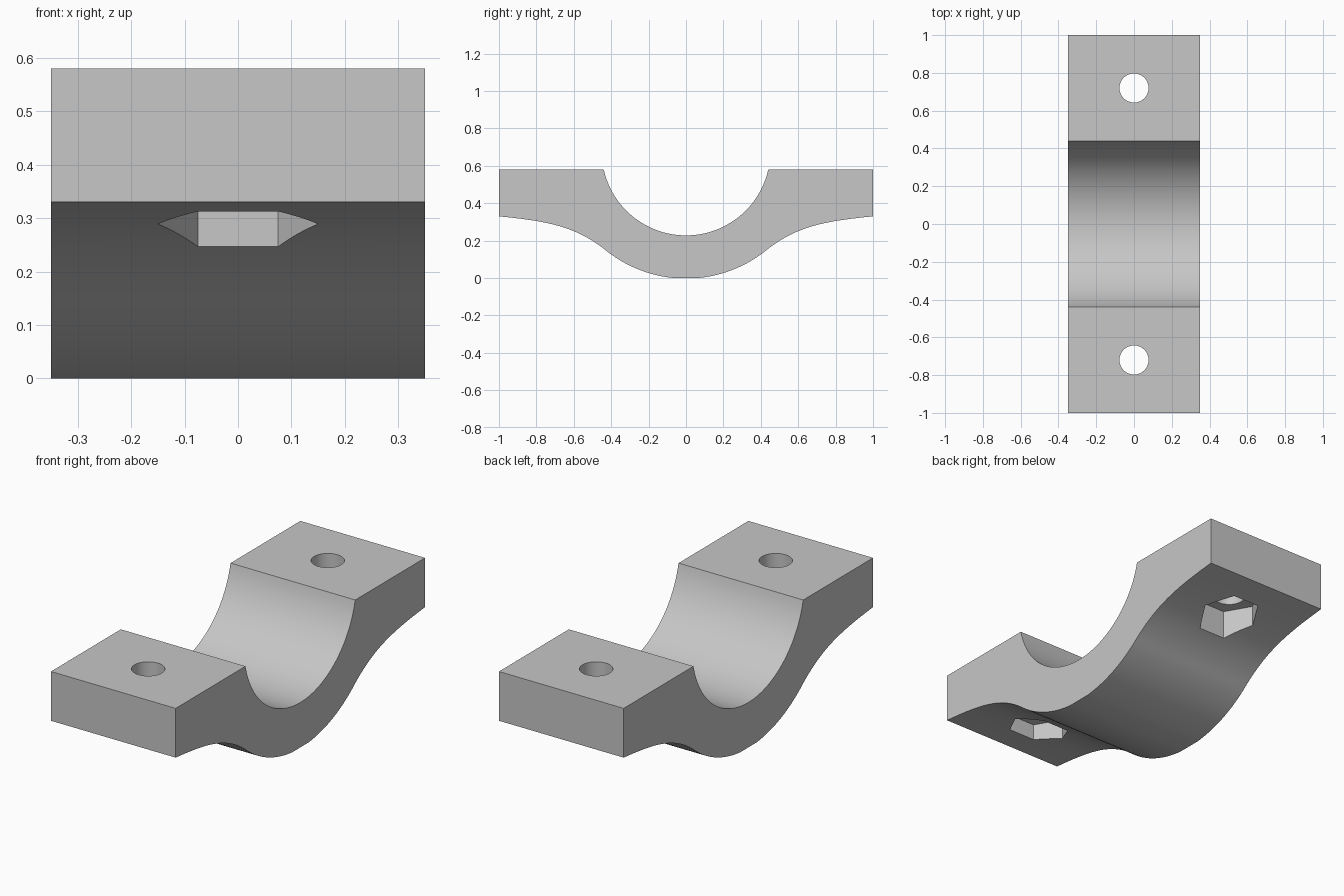
import bpy, bmesh, math
from mathutils import Vector, geometry

cube = bpy.data.objects.get("Cube")
if cube:
    bpy.data.objects.remove(cube, do_unlink=True)

WIDTH, TOP, BOLT_Y = 0.70, 0.58, 0.72

grey = bpy.data.materials.new("light grey")
grey.use_nodes = True
colour = (0.57, 0.57, 0.57, 1)
grey.diffuse_color = colour
grey.node_tree.nodes["Principled BSDF"].inputs["Base Color"].default_value = colour


def arc(radius, centre_z, y_end, steps):
    """Lower circle arc from the middle out to y_end, as (y, z) points."""
    end = math.asin(y_end / radius)
    return [(radius * math.sin(end * i / steps),
             centre_z - radius * math.cos(end * i / steps)) for i in range(steps + 1)]


def mirrored(half):
    """Whole curve from -y to +y, from a half that starts at the middle."""
    return [(-y, z) for y, z in reversed(half[1:])] + half


def add_object(name, bm):
    bmesh.ops.recalc_face_normals(bm, faces=bm.faces)
    mesh = bpy.data.meshes.new(name)
    bm.to_mesh(mesh)
    bm.free()
    mesh.materials.append(grey)
    obj = bpy.data.objects.new(name, mesh)
    bpy.context.collection.objects.link(obj)
    return obj


def prism_cutter(name, sides, radius, y, z_low, z_high):
    bm = bmesh.new()
    bmesh.ops.create_cone(bm, cap_ends=True, segments=sides, radius1=radius,
                          radius2=radius, depth=z_high - z_low)
    # Put a corner of the prism on the x axis
    corner = max(bm.verts, key=lambda v: v.co.x).co
    turn = -math.atan2(corner.y, corner.x)
    for v in bm.verts:
        x, yy = v.co.x, v.co.y
        v.co.x = x * math.cos(turn) - yy * math.sin(turn)
        v.co.y = x * math.sin(turn) + yy * math.cos(turn) + y
        v.co.z += (z_low + z_high) / 2
    cutter = add_object(name, bm)
    cutter.hide_render = True
    return cutter


# Saddle profile: round seat above, arc flowing into flared flanges below
seat = arc(0.451, 0.679, 0.44, 24)
seat[-1] = (0.44, TOP)
belly = [(y, z) for y, z in arc(0.684, 0.681, 0.44, 20) if z > 0]
flare = geometry.interpolate_bezier(Vector((0.44, belly[-1][1])), Vector((0.60, 0.28)),
                                    Vector((0.75, 0.305)), Vector((1, 0.33)), 20)
half_under = [(0, 0), (0.065, 0)] + belly + [tuple(p)[:2] for p in flare[1:]]
under = mirrored(half_under)
profile = under + [(1, TOP)] + mirrored(seat)[::-1] + [(-1, TOP)]

# Clamp body
bm = bmesh.new()
face = bm.faces.new([bm.verts.new((-WIDTH / 2, y, z)) for y, z in profile])
swept = bmesh.ops.extrude_face_region(bm, geom=[face])["geom"]
bmesh.ops.translate(bm, vec=(WIDTH, 0, 0),
                    verts=[g for g in swept if isinstance(g, bmesh.types.BMVert)])
body = add_object("clamp_body", bm)
bpy.ops.object.select_all(action="DESELECT")
bpy.context.view_layer.objects.active = body
body.select_set(True)

# Bolt holes and hexagonal nut pockets
for side in (-1, 1):
    for name, sides, radius, low, high in (("bolt_hole_cutter", 48, 0.077, -0.1, 0.8),
                                           ("nut_pocket_cutter", 6, 0.15, -0.1, 0.395)):
        cutter = prism_cutter(name, sides, radius, side * BOLT_Y, low, high)
        mod = body.modifiers.new(name, "BOOLEAN")
        mod.operation = "DIFFERENCE"
        mod.solver = "EXACT"
        mod.object = cutter
        bpy.ops.object.modifier_apply(modifier=mod.name)
        bpy.data.objects.remove(cutter, do_unlink=True)

bpy.ops.object.shade_smooth_by_angle(angle=math.radians(25))
